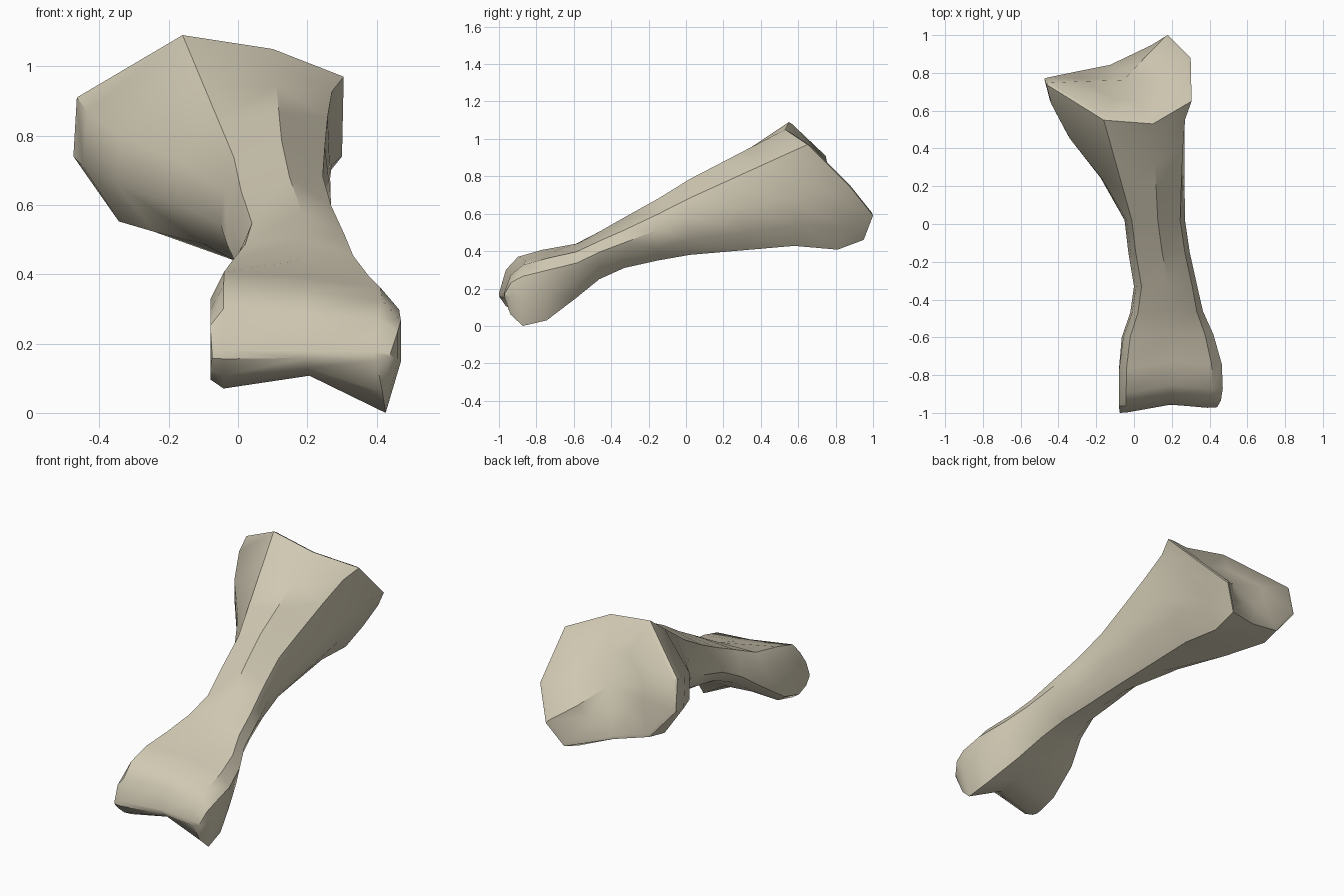
import bpy
import bmesh
import math
from mathutils import Vector

cube = bpy.data.objects.get("Cube")
if cube:
    bpy.data.objects.remove(cube, do_unlink=True)

# Cross-sections in a unit box (x, z), clockwise from the upper left
KNUCKLE = [(.07, 1), (.5, .95), (.9, .88), (1, .72), (1, .4),
           (.92, 0), (.52, .29), (.07, .19), (0, .26), (0, .8)]
SHAFT = [(.12, .88), (.55, 1), (.92, .75), (1, .5), (.9, .2),
         (.65, 0), (.4, .03), (.15, .18), (0, .4), (.035, .65)]

# Stations along the bone: y, x range, z range
STATIONS = [
    (-1, -.075, .44, .15, .18),
    (-.965, -.08, .46, .06, .3),
    (-.9, -.08, .47, 0, .37),
    (-.77, -.08, .465, .03, .41),
    (-.6, -.065, .42, .15, .45),
    (-.47, -.02, .365, .25, .51),
    (-.33, 0, .335, .31, .58),
    (-.15, -.03, .295, .35, .68),
    (.02, -.05, .27, .38, .785),
]

# Slanted rim of the wide joint end, in the same point order
RIM = [(-.16, .55, 1.09), (.1, .53, 1.05), (.305, .65, .97), (.3, .88, .74),
       (.18, 1, .59), (.1, .95, .46), (-.13, .84, .52), (-.33, .8, .57),
       (-.475, .77, .74), (-.465, .74, .91)]

# Flare between neck and rim: position, left bulge, right hollow, swollen underside
FLARE = [(.3, 0, .012, 0), (.6, .045, .022, 0), (.85, .035, .025, .04)]


def section(y, x0, x1, z0, z1):
    """Blend the knuckle outline into the shaft outline and fit it to the box."""
    blend = min(max((y + .8) / .45, 0), 1)
    ring = []
    for a, b in zip(KNUCKLE, SHAFT):
        u, w = Vector(a).lerp(Vector(b), blend)
        # The knuckle front slants back to one side and dips in the middle
        back = (1 - blend) * (.03 * u + .03 * max(0, 1 - abs(u - .5) * 4))
        ring.append(Vector((x0 + u * (x1 - x0), y + back, z0 + w * (z1 - z0))))
    return ring


def bone_rings():
    rings = [section(*station) for station in STATIONS]
    neck, rim = rings[-1], [Vector(p) for p in RIM]
    for t, bulge, hollow, swell in FLARE:
        ring = [a.lerp(b, t) for a, b in zip(neck, rim)]
        for i in (7, 8, 9):
            ring[i].x -= bulge
        ring[7].x -= swell * .7
        for i in (2, 3):
            ring[i].x -= hollow
        for i in (4, 5):
            ring[i].z -= swell
        rings.append(ring)
    rings.append(rim)
    # Narrow chamfer, then a gently dished joint face
    centre = sum(rim, Vector()) / len(rim)
    rings.append([p.lerp(centre, .05) + Vector((0, .006, .006)) for p in rim])
    rings.append([p.lerp(centre, .5) for p in rim])
    return rings


def build_bone(name, material):
    bm = bmesh.new()
    loops = [[bm.verts.new(p) for p in ring] for ring in bone_rings()]
    for low, high in zip(loops, loops[1:]):
        for i in range(len(low)):
            j = (i + 1) % len(low)
            bm.faces.new((low[i], low[j], high[j], high[i]))
    # Knuckle front closed with strips that follow its groove
    for strip in ((9, 0, 7, 8), (0, 1, 6, 7), (1, 2, 5, 6), (2, 3, 4, 5)):
        bm.faces.new([loops[0][i] for i in strip])
    joint_face = bm.faces.new(loops[-1])
    bmesh.ops.poke(bm, faces=[joint_face])
    bmesh.ops.recalc_face_normals(bm, faces=bm.faces)
    mesh = bpy.data.meshes.new(name)
    bm.to_mesh(mesh)
    bm.free()
    mesh.materials.append(material)
    obj = bpy.data.objects.new(name, mesh)
    bpy.context.collection.objects.link(obj)
    return obj


def make_material(name, colour):
    mat = bpy.data.materials.new(name)
    mat.use_nodes = True
    mat.diffuse_color = colour
    mat.node_tree.nodes["Principled BSDF"].inputs["Base Color"].default_value = colour
    return mat


bone = build_bone("limb_bone", make_material("aged_bone", (.63, .58, .45, 1)))
bpy.ops.object.select_all(action="DESELECT")
bone.select_set(True)
bpy.context.view_layer.objects.active = bone
bpy.ops.object.shade_smooth_by_angle(angle=math.radians(38))
